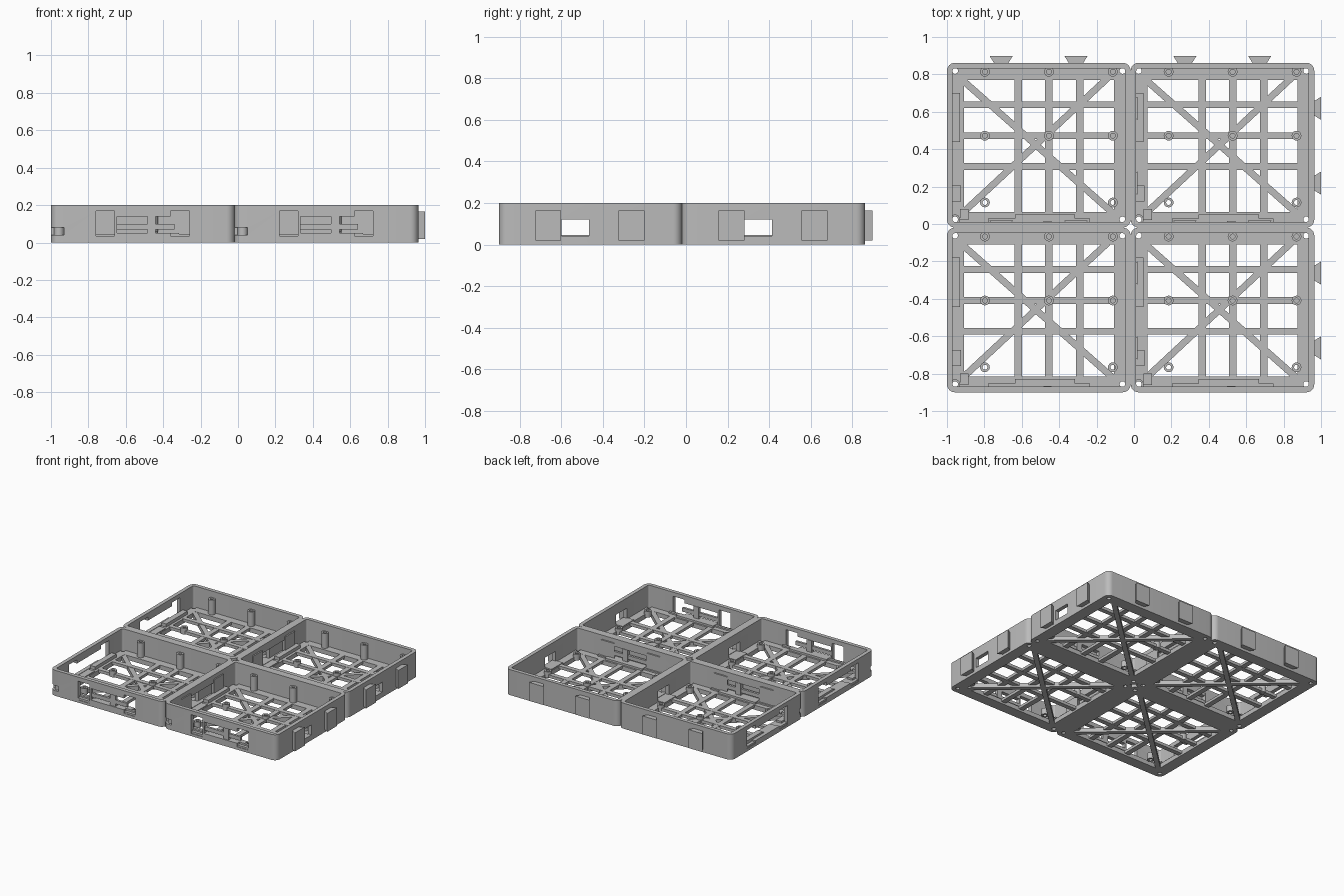
import bpy
import bmesh
from math import cos, sin, pi, atan2, hypot
from mathutils import Matrix

cube = bpy.data.objects.get("Cube")
if cube:
    bpy.data.objects.remove(cube, do_unlink=True)

W, D, H = 0.982, 0.881, 0.2        # size of one tray
WALL, FLOOR, R = 0.03, 0.035, 0.043  # wall, floor thickness, corner radius
X0, Y0 = -1.0, -0.9                # front corner of the tray grid

grey = bpy.data.materials.new("grey_plastic")
grey.use_nodes = True
grey.diffuse_color = (0.5, 0.5, 0.5, 1)
grey.node_tree.nodes["Principled BSDF"].inputs["Base Color"].default_value = (0.5, 0.5, 0.5, 1)


def finish(name, bm):
    bmesh.ops.recalc_face_normals(bm, faces=bm.faces)
    mesh = bpy.data.meshes.new(name)
    bm.to_mesh(mesh)
    bm.free()
    mesh.materials.append(grey)
    ob = bpy.data.objects.new(name, mesh)
    bpy.context.collection.objects.link(ob)
    return ob


def add_prism(bm, pts, z0, z1):
    low = [bm.verts.new((x, y, z0)) for x, y in pts]
    face = bm.faces.new(low)
    top = bmesh.ops.extrude_face_region(bm, geom=[face])["geom"]
    verts = [v for v in top if isinstance(v, bmesh.types.BMVert)]
    bmesh.ops.translate(bm, verts=verts, vec=(0, 0, z1 - z0))


def rect(x0, x1, y0, y1):
    return [(x0, y0), (x1, y0), (x1, y1), (x0, y1)]


def circle(x, y, r, n=20):
    return [(x + r * cos(2 * pi * i / n), y + r * sin(2 * pi * i / n)) for i in range(n)]


def rounded(inset, r, steps=6):
    pts = []
    corners = [(W - inset - r, D - inset - r), (inset + r, D - inset - r),
               (inset + r, inset + r), (W - inset - r, inset + r)]
    for k, (cx, cy) in enumerate(corners):
        for i in range(steps + 1):
            a = pi / 2 * (k + i / steps)
            pts.append((cx + r * cos(a), cy + r * sin(a)))
    return pts


def prisms(name, items):
    bm = bmesh.new()
    for pts, z0, z1 in items:
        add_prism(bm, pts, z0, z1)
    return finish(name, bm)


def cut(ob, items):
    # Cutters are applied one by one and then removed
    for item in items:
        cutter = prisms("cutter", [item])
        cutter.hide_render = True
        mod = ob.modifiers.new("cut", "BOOLEAN")
        mod.operation, mod.solver, mod.object = "DIFFERENCE", "EXACT", cutter
        deps = bpy.context.evaluated_depsgraph_get()
        mesh = bpy.data.meshes.new_from_object(ob.evaluated_get(deps))
        ob.modifiers.clear()
        ob.data = mesh
        bpy.data.objects.remove(cutter, do_unlink=True)
    return ob


# Walls with joining sockets, sliding slots and windows
wall = prisms("wall", [(rounded(0, R), 0, H)])
front, left, right = (-0.05, 0.034), (-0.05, 0.034), (W - 0.034, W + 0.05)
openings = [(rounded(WALL, R - WALL), -0.1, H + 0.1)]
for a, b, z0, z1 in [(0.24, 0.34, 0.02, 0.168), (0.64, 0.74, 0.022, 0.168), (0.352, 0.645, 0.05, 0.14)]:
    openings.append((rect(a, b, *front), z0, z1))
for a, b, z0, z1 in [(0.188, 0.288, 0.02, 0.168), (0.588, 0.688, 0.022, 0.168), (0.287, 0.59, 0.045, 0.14)]:
    openings.append((rect(*left, a, b), z0, z1))
openings.append((rect(*right, 0.3, 0.433), 0.042, 0.12))
openings.append((rect(-0.05, 0.07, -0.05, 0.042), 0.04, 0.08))
cut(wall, openings)

# Floor frame with corner holes
floor = prisms("floor_frame", [(rounded(0.004, R), 0, FLOOR)])
corners = [(x, y) for x in (R, W - R) for y in (R, D - R)]
cut(floor, [(rect(0.09, 0.892, 0.084, 0.79), -0.1, 0.1)]
    + [(circle(x, y, 0.016), -0.1, 0.1) for x, y in corners])

# Grid ribs, raised above the underside
bars = [(rect(x - 0.02, x + 0.02, 0.08, 0.795), 0.015, 0.036) for x in (0.382, 0.545, 0.711)]
bars += [(rect(0.085, 0.897, y - 0.018, y + 0.018), 0.014, 0.037) for y in (0.326, 0.491, 0.657)]
ribs = prisms("grid_ribs", bars)


# Diagonal braces flush with the underside
def strip(x0, y0, x1, y1, w):
    a = atan2(y1 - y0, x1 - x0)
    n = hypot(x1 - x0, y1 - y0)
    m = Matrix.Translation((x0, y0, 0)) @ Matrix.Rotation(a, 4, "Z")
    return [tuple((m @ Matrix.Translation((x, y, 0))).translation[:2])
            for x, y in rect(0, n, -w / 2, w / 2)]


braces = prisms("diagonal_braces", [
    (strip(0.075, 0.795, 0.89, 0.075, 0.036), 0, 0.034),
    (strip(0.075, 0.07, 0.86, 0.8, 0.036), 0, 0.033)])


# Hollow screw posts, tall along the back
def add_tube(bm, x, y, ro, ri, z0, z1, n=20):
    rings = []
    for r, z in [(ro, z0), (ro, z1), (ri, z1), (ri, z0)]:
        rings.append([bm.verts.new((px, py, z)) for px, py in circle(x, y, r, n)])
    for k in range(4):
        a, b = rings[k], rings[(k + 1) % 4]
        for i in range(n):
            j = (i + 1) % n
            bm.faces.new((a[i], a[j], b[j], b[i]))


bm = bmesh.new()
for x in (0.203, 0.545, 0.887):
    for y, top in ((0.134, 0.06), (0.491, 0.06), (0.833, 0.15)):
        if (x, y) != (0.545, 0.134):
            add_tube(bm, x, y, 0.026, 0.013, 0.012, top)
posts = finish("screw_posts", bm)

bm = bmesh.new()
add_tube(bm, R, R, 0.027, 0.016, 0.01, 0.085)
corner_post = finish("corner_post", bm)

# Dovetail tabs on the back and side
tip = 0.0365
tabs = []
for c in (0.29, 0.69):
    tabs.append(([(c - 0.036, D - 0.005), (c + 0.036, D - 0.005),
                  (c + 0.062, D + tip), (c - 0.062, D + tip)], 0.02, 0.165))
for c in (0.2375, 0.6375):
    tabs.append(([(W - 0.005, c - 0.036), (W + tip, c - 0.062),
                  (W + tip, c + 0.062), (W - 0.005, c + 0.036)], 0.02, 0.165))
tab = prisms("dovetail_tabs", tabs)

# Sliding latch behind the front slot
latch = prisms("front_latch", [
    (rect(0.345, 0.66, 0.012, 0.03), 0.07, 0.1),
    (rect(0.515, 0.56, 0.008, 0.034), 0.048, 0.142)])

# Ledges and guides standing on the floor
ledges = prisms("guide_ledges", [
    (rect(0.22, 0.765, 0.028, 0.048), 0.02, 0.046),
    (rect(0.363, 0.685, 0.028, 0.07), 0.02, 0.05),
    (rect(0.028, 0.07, 0.457, 0.72), 0.02, 0.06),
    (rect(0.028, 0.085, 0.29, 0.43), 0.02, 0.042),
    (rect(0.028, 0.075, 0.14, 0.225), 0.02, 0.05),
    (rect(W - 0.085, W - 0.028, 0.29, 0.43), 0.02, 0.042),
    (rect(0.07, 0.115, 0.04, 0.1), 0.02, 0.055)])

# Repeat the tray in a two by two grid
parts = [wall, floor, ribs, braces, posts, corner_post, tab, latch, ledges]
for ob in parts:
    bpy.ops.object.select_all(action="DESELECT")
    ob.select_set(True)
    bpy.context.view_layer.objects.active = ob
    bpy.ops.object.shade_smooth_by_angle(angle=0.6)
    base = ob.name
    ob.location = (X0, Y0, 0)
    for i, j, place in ((1, 0, "front_left"), (0, 1, "back_right"), (1, 1, "back_left")):
        copy = ob.copy()
        copy.name = f"{base}_{place}"
        copy.location = (X0 + i * W, Y0 + j * D, 0)
        bpy.context.collection.objects.link(copy)
    ob.name = f"{base}_front_right"
